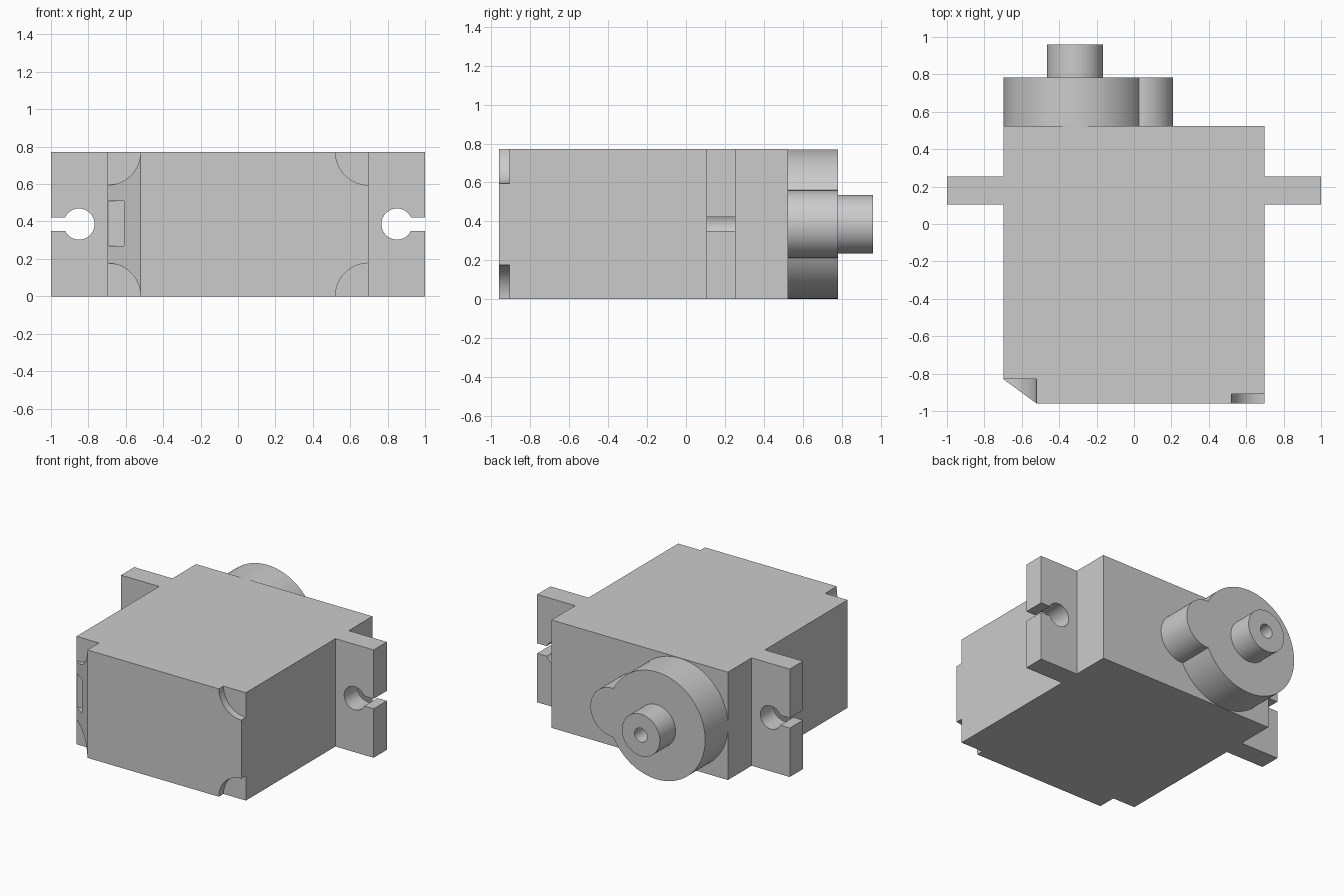
import bpy, bmesh, math
from mathutils import Vector

cube = bpy.data.objects.get("Cube")
if cube:
    bpy.data.objects.remove(cube, do_unlink=True)

grey = bpy.data.materials.new("grey_plastic")
grey.use_nodes = True
colour = (0.6, 0.6, 0.6, 1)
grey.diffuse_color = colour
grey.node_tree.nodes["Principled BSDF"].inputs["Base Color"].default_value = colour

HALF_W, FRONT, BACK, HEIGHT = 0.698, -0.96, 0.523, 0.772
MID = HEIGHT / 2


def arc(cx, cz, r, start, end, steps=64):
    """Points along an arc, angles in radians."""
    return [(cx + r * math.cos(start + (end - start) * i / steps),
             cz + r * math.sin(start + (end - start) * i / steps))
            for i in range(steps + 1)]


def prism(name, points, lo, hi, axis="y"):
    """Extrude a closed outline along y (points are x, z) or z (points are x, y)."""
    bm = bmesh.new()
    place = (lambda a, b: (a, lo, b)) if axis == "y" else (lambda a, b: (a, b, lo))
    face = bm.faces.new([bm.verts.new(place(a, b)) for a, b in points])
    ext = bmesh.ops.extrude_face_region(bm, geom=[face])
    shift = Vector((0, hi - lo, 0)) if axis == "y" else Vector((0, 0, hi - lo))
    bmesh.ops.translate(bm, vec=shift,
                        verts=[v for v in ext["geom"] if isinstance(v, bmesh.types.BMVert)])
    return finish(name, bm)


def finish(name, bm):
    bmesh.ops.recalc_face_normals(bm, faces=bm.faces)
    mesh = bpy.data.meshes.new(name)
    bm.to_mesh(mesh)
    bm.free()
    mesh.materials.append(grey)
    obj = bpy.data.objects.new(name, mesh)
    bpy.context.collection.objects.link(obj)
    return obj


def smooth(obj):
    bpy.ops.object.select_all(action="DESELECT")
    obj.select_set(True)
    bpy.context.view_layer.objects.active = obj
    bpy.ops.object.shade_smooth_by_angle(angle=math.radians(30))


def cut(target, cutter):
    mod = target.modifiers.new(cutter.name, "BOOLEAN")
    mod.operation, mod.solver, mod.object = "DIFFERENCE", "EXACT", cutter
    bpy.ops.object.select_all(action="DESELECT")
    target.select_set(True)
    bpy.context.view_layer.objects.active = target
    bpy.ops.object.modifier_apply(modifier=mod.name)
    bpy.data.objects.remove(cutter, do_unlink=True)


# Main case with one bevelled front edge
BEVEL_Y = -0.83
case = prism("case", [(-HALF_W, BEVEL_Y), (-0.52, FRONT), (HALF_W, FRONT),
                      (HALF_W, BACK), (-HALF_W, BACK)], 0, HEIGHT, "z")

# Round screw pockets in the four front corners
for side, floor in ((-1, BEVEL_Y + 0.001), (1, -0.908)):
    for z in (0, HEIGHT):
        ring = arc(side * HALF_W, z, 0.177, 0, math.tau)[:-1]
        cut(case, prism("screw_pocket", ring, -1.1, floor))

# Cable opening in the bevel
cut(case, prism("cable_opening", [(-0.695, 0.27), (-0.61, 0.27), (-0.61, 0.51),
                                  (-0.695, 0.51)], -1.1, BEVEL_Y + 0.001))
smooth(case)

# Mounting ears with keyhole slots
SLOT, HOLE = 0.036, 0.083
a = math.asin(SLOT / HOLE)
for side, label in ((1, "left"), (-1, "right")):
    keyhole = arc(0.85, MID, HOLE, a, math.tau - a)
    outline = ([(HALF_W, 0), (1, 0), (1, MID - SLOT)] + keyhole[::-1]
               + [(1, MID + SLOT), (1, HEIGHT), (HALF_W, HEIGHT)])
    smooth(prism(label + "_mounting_ear", [(side * x, z) for x, z in outline], 0.105, 0.255))

# Gear housing: a large round lobe joined to a small one
BIG_X, BIG_R, SMALL_X, SMALL_R = -0.315, 0.384, 0.035, 0.174
gap = SMALL_X - BIG_X
meet = (gap ** 2 + BIG_R ** 2 - SMALL_R ** 2) / (2 * gap)
big = math.acos(meet / BIG_R)
small = math.acos((meet - gap) / SMALL_R)
lobes = (arc(BIG_X, MID, BIG_R, big, math.tau - big, 96)
         + arc(SMALL_X, MID, SMALL_R, -small, small)[1:-1])
HOUSING_END = 0.782
smooth(prism("gear_housing", lobes, BACK, HOUSING_END))

# Output shaft, turned from a profile with a blind screw hole
bm = bmesh.new()
profile = [(0.15, HOUSING_END), (0.15, 0.96), (0.05, 0.96), (0.05, 0.80), (0, 0.80)]
verts = [bm.verts.new((BIG_X + r, y, MID)) for r, y in profile]
edges = [bm.edges.new(pair) for pair in zip(verts, verts[1:])]
bmesh.ops.spin(bm, geom=verts + edges, cent=(BIG_X, 0, MID), axis=(0, 1, 0),
               angle=math.tau, steps=64)
bmesh.ops.remove_doubles(bm, verts=bm.verts, dist=0.0001)
smooth(finish("output_shaft", bm))
